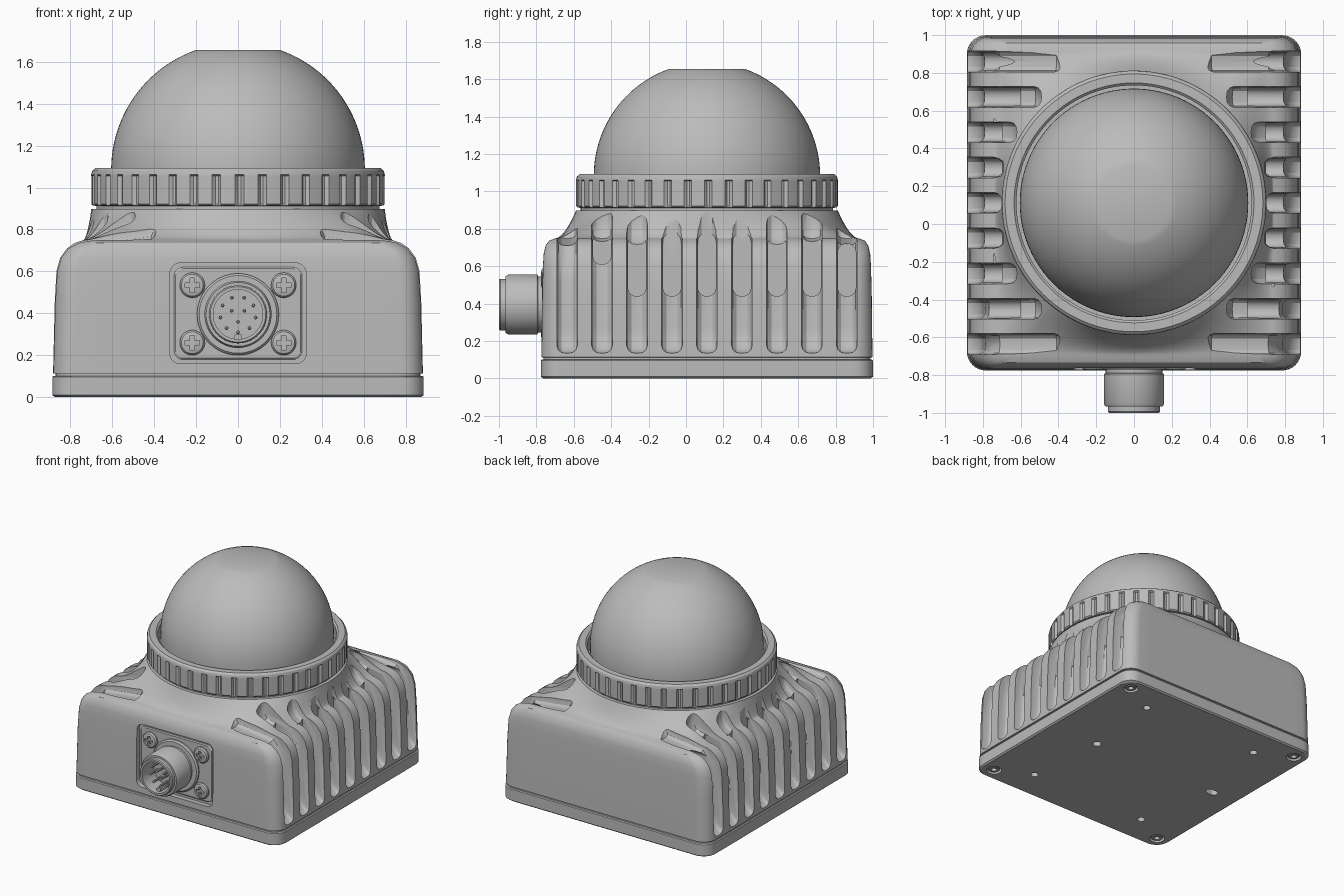
import bpy, bmesh, math
from math import sin, cos, pi
from mathutils import Vector, Matrix

cube = bpy.data.objects.get("Cube")
if cube:
    bpy.data.objects.remove(cube)

grey = bpy.data.materials.new("satin grey")
grey.use_nodes = True
COLOR = (0.5, 0.5, 0.5, 1)
grey.diffuse_color = COLOR
grey.node_tree.nodes["Principled BSDF"].inputs["Base Color"].default_value = COLOR

CY = 0.112          # housing centre in y
CONN_Z = 0.395      # connector axis height
PANEL_Y = -0.735    # floor of the connector recess
to_front = Matrix.Rotation(pi / 2, 4, 'X')   # turns local +z towards -y


def finish(bm, name, angle=30):
    bmesh.ops.recalc_face_normals(bm, faces=bm.faces)
    mesh = bpy.data.meshes.new(name)
    bm.to_mesh(mesh)
    bm.free()
    obj = bpy.data.objects.new(name, mesh)
    bpy.context.collection.objects.link(obj)
    mesh.materials.append(grey)
    smooth(obj, angle)
    return obj


def smooth(obj, angle=30):
    bpy.ops.object.select_all(action='DESELECT')
    obj.select_set(True)
    bpy.context.view_layer.objects.active = obj
    bpy.ops.object.shade_smooth_by_angle(angle=math.radians(angle))


def loft(bm, rings, closed=False):
    """Skin equal-length point rings and cap the ends (or join them)."""
    vs = [[bm.verts.new(p) for p in ring] for ring in rings]
    pairs = list(zip(vs, vs[1:])) + ([(vs[-1], vs[0])] if closed else [])
    for a, b in pairs:
        for i in range(len(a)):
            j = (i + 1) % len(a)
            bm.faces.new((a[i], a[j], b[j], b[i]))
    if not closed:
        bm.faces.new(vs[0][::-1])
        bm.faces.new(vs[-1])


def circle(r, z, n=48):
    return [Vector((r * cos(2 * pi * i / n), r * sin(2 * pi * i / n), z)) for i in range(n)]


def rounded_rect(hx, hy, r, z, side=16, corner=8):
    pts = []
    centres = [(hx - r, hy - r), (r - hx, hy - r), (r - hx, r - hy), (hx - r, r - hy)]
    for q, (cx, cy) in enumerate(centres):
        for k in range(corner + 1):
            a = pi / 2 * (q + k / corner)
            pts.append(Vector((cx + r * cos(a), cy + r * sin(a), z)))
        a, nxt = pi / 2 * (q + 1), centres[(q + 1) % 4]
        end = Vector((nxt[0] + r * cos(a), nxt[1] + r * sin(a), z))
        start = pts[-1]
        pts += [start.lerp(end, k / side) for k in range(1, side)]
    return pts


def place(rings, matrix):
    return [[matrix @ p for p in ring] for ring in rings]


def turned(bm, profile, matrix, n=48):
    loft(bm, place([circle(r, z, n) for r, z in profile], matrix))


def cut(target, cutter):
    mod = target.modifiers.new("cut", 'BOOLEAN')
    mod.object, mod.operation, mod.solver = cutter, 'DIFFERENCE', 'EXACT'
    bpy.ops.object.select_all(action='DESELECT')
    target.select_set(True)
    bpy.context.view_layer.objects.active = target
    bpy.ops.object.modifier_apply(modifier=mod.name)
    bpy.data.objects.remove(cutter)


# Housing: rounded box that flows up into a round neck
at_centre = Matrix.Translation((0, CY, 0))
walls = [(.870, .875, .098), (.870, .875, .112), (.882, .885, .114), (.874, .881, .45),
         (.866, .877, .60), (.848, .873, .665), (.815, .863, .71), (.778, .845, .736),
         (.74, .815, .748)]
rings = [rounded_rect(hx, hy, .10, z) for hx, hy, z in walls]
edge = rings[-1]
for k in range(1, 11):
    t = k / 10
    ring = []
    for p in edge:
        neck = Vector((p.x, p.y, 0)).normalized() * .70
        q = p.lerp(neck, t)
        q.z = .748 + .15 * t ** 1.8
        ring.append(q)
    rings.append(ring)
bm = bmesh.new()
loft(bm, place(rings, at_centre))
housing = finish(bm, "housing")

# Cooling grooves, milled into both sides and over the shoulder
ENDS = [.70, .69, .62, .49, .38]
ACROSS = [(-.055, .04), (-.047, .018), (-.03, .004), (0, 0), (.03, .004), (.047, .018), (.055, .04)]
PITCH = .187


def groove_rings(y, end, side):
    knee = max(end, .70)
    floor = [(1, .13), (.875, .135), (.84, .155), (.81, .20), (.80, .27), (.785, .52),
             (.76, .64), (knee + .01, .71), (min(end + .03, knee), .748), (end, .80), (end, 1.1)]
    rings = []
    for d, lift in ACROSS:
        ring = []
        for i, (x, z) in enumerate(floor):
            a, b = floor[max(i - 1, 0)], floor[min(i + 1, len(floor) - 1)]
            n = Vector((b[1] - a[1], a[0] - b[0])).normalized()
            ring.append(Vector((side * (x + lift * n.x), y + d, z + lift * n.y)))
        ring += [Vector((side * 1.2, y + d, 1.1)), Vector((side * 1.2, y + d, .13 + lift))]
        rings.append(ring)
    return rings


grooves, pockets = bmesh.new(), bmesh.new()
for side in (-1, 1):
    for k in range(-4, 5):
        y = CY + k * PITCH
        loft(grooves, groove_rings(y, ENDS[abs(k)], side))
        if k > -4:
            # deeper slot with rounded ends inside the groove
            low, high = (.61 if k == -3 else .44), (.72 if k == 4 else .78)
            wall = .60 if abs(k) > 2 else .70
            half = (high - low) / 2
            turn = Matrix.Translation((0, y, low + half)) @ Matrix.Rotation(pi / 2, 4, 'Y')
            loft(pockets, place([rounded_rect(half, .048, .045, side * d, 2, 6) for d in (wall, 1.1)], turn))
cut(housing, finish(grooves, "groove_cutter"))
cut(housing, finish(pockets, "pocket_cutter"))

# Connector recess in the front wall
at_panel = Matrix.Translation((0, PANEL_Y, CONN_Z + .005)) @ to_front
bm = bmesh.new()
loft(bm, place([rounded_rect(.325, .24, .05, z, 2) for z in (0, .2)], at_panel))
cut(housing, finish(bm, "recess_cutter"))
smooth(housing)

bm = bmesh.new()
loft(bm, place([rounded_rect(hx, hz, .04, z, 2) for hx, hz, z in
                ((.305, .22, -.01), (.305, .22, .008), (.298, .213, .014))], at_panel))
finish(bm, "connector_panel")

# Base plate with holes underneath
bm = bmesh.new()
loft(bm, place([rounded_rect(.885 - i, .8875 - i, .10, z) for i, z in
                ((.012, 0), (0, .01), (0, .096), (.006, .102))], at_centre))
base = finish(bm, "base_plate")
bm = bmesh.new()
corners = [(sx, sy) for sx in (-1, 1) for sy in (-1, 1)]
for sx, sy in corners:
    turned(bm, [(.055, -.1), (.055, .03)], Matrix.Translation((sx * .78, CY + sy * .78, 0)), 32)
    turned(bm, [(.028, -.1), (.028, .07)], Matrix.Translation((sx * .51, CY + sy * .64, 0)), 24)
turned(bm, [(.032, -.1), (.032, .07)], Matrix.Translation((.45, CY, 0)), 24)
loft(bm, place([rounded_rect(.05, .03, .029, z, 2) for z in (-.1, .07)], Matrix.Translation((-.65, CY, 0))))
cut(base, finish(bm, "hole_cutter"))
smooth(base)

# Socket screws below, with a hex hollow
bm = bmesh.new()
for sx, sy in corners:
    m = Matrix.Translation((sx * .78, CY + sy * .78, 0))
    outer = [circle(r, z, 24) for r, z in ((.042, .032), (.042, .008), (.037, .004), (.02, .004), (.02, .025))]
    loft(bm, place(outer, m))
finish(bm, "base_screws")

# Knurled clamp ring
N, STEPS = 40, 8


def ring_points(r, z, notch=0):
    pts = circle(r, z, N * STEPS)
    for i, p in enumerate(pts):
        if notch and i % STEPS in (0, 1):
            p.xy *= (r - notch) / r
    return pts


section = [(.675, .89, 0), (.675, .912, 0), (.692, .914, 0), (.70, .922, .016), (.70, 1.055, .016),
           (.70, 1.062, 0), (.695, 1.08, 0), (.682, 1.092, 0), (.635, 1.092, 0), (.622, 1.08, 0), (.622, .98, 0)]
bm = bmesh.new()
loft(bm, place([ring_points(*s) for s in section], at_centre))
finish(bm, "clamp_ring")

# Dome with a flat top
R, DOME_Z = .605, 1.085
top = math.acos(.20 / R)
profile = [(R, .97), (R, 1.03)] + [(R * cos(top * i / 24), DOME_Z + R * sin(top * i / 24)) for i in range(25)]
bm = bmesh.new()
turned(bm, profile, at_centre, 96)
finish(bm, "dome", 25)

# Round plug connector with a hollow mouth
at_plug = Matrix.Translation((0, PANEL_Y, CONN_Z)) @ to_front
bm = bmesh.new()
turned(bm, [(.195, 0), (.195, .025), (.185, .035), (.15, .035), (.15, .055), (.16, .06), (.16, .215),
            (.152, .23), (.138, .23), (.138, .258), (.132, .265), (.118, .265), (.118, .12)], at_plug, 64)
finish(bm, "plug_barrel")

bm = bmesh.new()
for count, radius in ((9, .085), (3, .035)):
    for i in range(count):
        a = 2 * pi * (i + .5) / count + pi / 2
        m = at_plug @ Matrix.Translation((radius * cos(a), radius * sin(a), 0))
        turned(bm, [(.009, .11), (.009, .215), (.004, .222)], m, 10)
loft(bm, place([rounded_rect(.016, .014, .006, z, 1, 3) for z in (.11, .23)],
               at_plug @ Matrix.Translation((0, -.107, 0))))
finish(bm, "plug_pins")

# Cross-head screws holding the connector
heads, crosses = bmesh.new(), bmesh.new()
for sx, sz in corners:
    m = Matrix.Translation((sx * .218, PANEL_Y, CONN_Z + .002 + sz * .137)) @ to_front
    turned(heads, [(.06, .005), (.06, .025), (.052, .035), (.035, .040)], m, 32)
    cross = [Vector((x, y, 0)) for x, y in ((.01, .01), (.01, .034), (-.01, .034), (-.01, .01))]
    arms = [Matrix.Rotation(q * pi / 2, 4, 'Z') @ p for q in range(4) for p in cross[:3]]
    loft(crosses, place([[p + Vector((0, 0, z)) for p in arms] for z in (.018, .08)], m))
screws = finish(heads, "connector_screws")
cut(screws, finish(crosses, "cross_cutter"))
smooth(screws)
